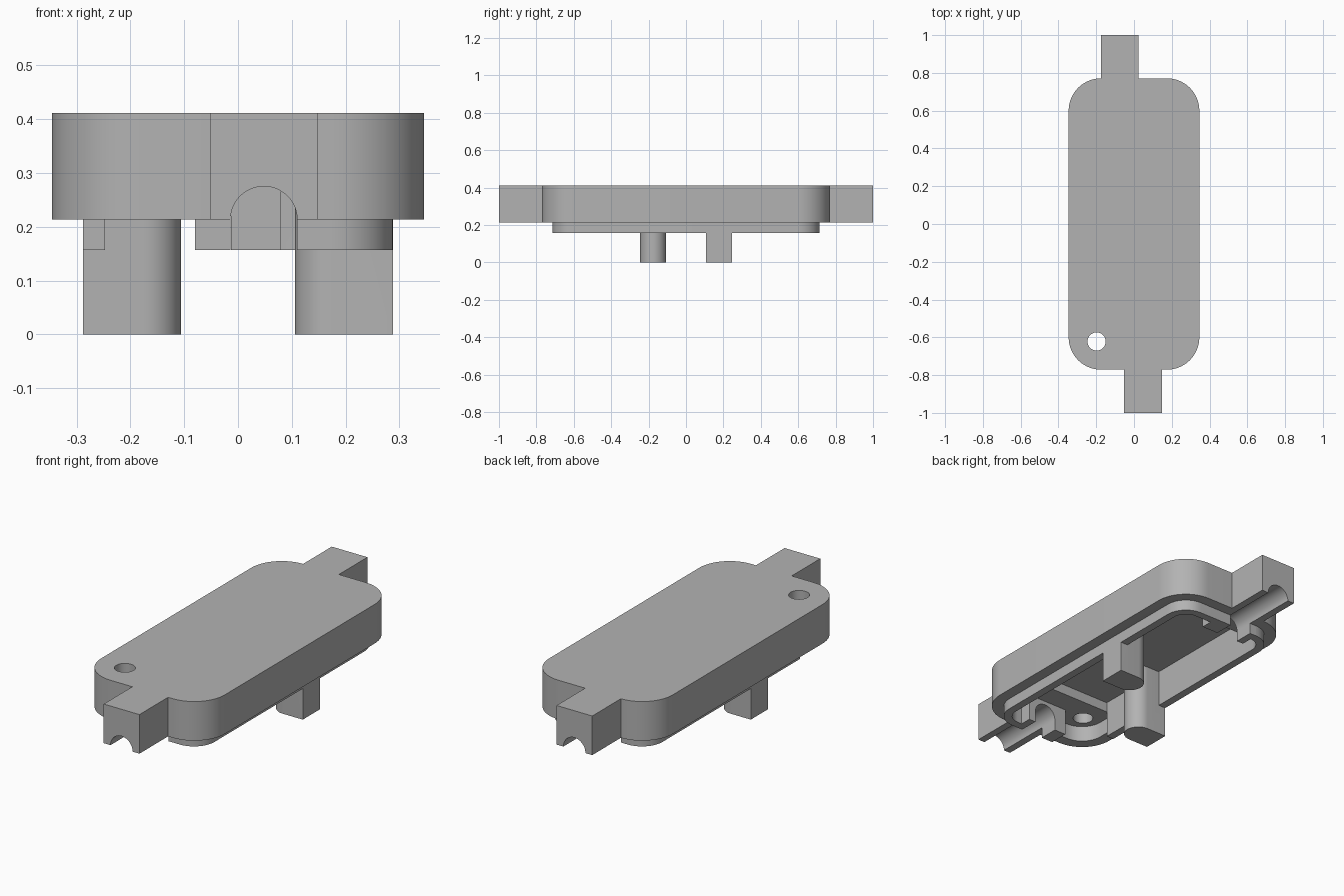
import bpy, bmesh, math
from mathutils import Matrix

scene = bpy.context.scene
if "Cube" in bpy.data.objects:
    bpy.data.objects.remove(bpy.data.objects["Cube"])

grey = bpy.data.materials.new("plain_grey")
grey.use_nodes = True
grey.diffuse_color = (0.45, 0.45, 0.45, 1)
grey.node_tree.nodes["Principled BSDF"].inputs["Base Color"].default_value = (0.45, 0.45, 0.45, 1)

# Heights and wall layout
BASE, LIP, RIM, PAD, CEIL, TOP = 0.0, 0.157, 0.213, 0.294, 0.345, 0.411
LIP_X, LIP_Y, WALL = 0.288, 0.714, 0.041
PAD_Y, GROOVE = 0.5, 0.062


def prism(name, x, y, z, radii=(0, 0, 0, 0), matrix=Matrix(), steps=12):
    """Rectangle with rounded corners (anticlockwise from -x -y), extruded in z."""
    corners = ((x[0], y[0]), (x[1], y[0]), (x[1], y[1]), (x[0], y[1]))
    bm = bmesh.new()
    ring = []
    for i, ((cx, cy), r) in enumerate(zip(corners, radii)):
        ox = cx + (r if i in (0, 3) else -r)
        oy = cy + (r if i in (0, 1) else -r)
        for k in range(steps + 1 if r else 1):
            a = math.pi + (i + k / steps) * math.pi / 2
            ring.append(bm.verts.new((ox + r * math.cos(a), oy + r * math.sin(a), z[0])))
    bmesh.ops.remove_doubles(bm, verts=ring, dist=1e-5)
    face = bm.faces.new([v for v in ring if v.is_valid])
    top = bmesh.ops.extrude_face_region(bm, geom=[face])["geom"]
    bmesh.ops.translate(bm, verts=[g for g in top if isinstance(g, bmesh.types.BMVert)],
                        vec=(0, 0, z[1] - z[0]))
    bm.transform(matrix)
    bmesh.ops.recalc_face_normals(bm, faces=bm.faces)
    mesh = bpy.data.meshes.new(name)
    bm.to_mesh(mesh)
    bm.free()
    mesh.materials.append(grey)
    obj = bpy.data.objects.new(name, mesh)
    scene.collection.objects.link(obj)
    return obj


def combine(target, tool, operation):
    """Apply one boolean and remove the tool."""
    mod = target.modifiers.new(operation, "BOOLEAN")
    mod.operation, mod.object, mod.solver = operation, tool, "EXACT"
    bpy.context.view_layer.objects.active = target
    bpy.ops.object.modifier_apply(modifier=mod.name)
    bpy.data.objects.remove(tool)


def add(tool):
    combine(cover, tool, "UNION")


def cut(tool):
    combine(cover, tool, "DIFFERENCE")


# Rounded cover, cable tabs and locating lip
cover = prism("cover", (-0.346, 0.346), (-0.771, 0.771), (RIM, TOP), (0.171,) * 4, steps=16)
turns = [Matrix.Rotation(a, 4, "Z") for a in (0, math.pi)]
tabs = [(-0.052, 0.148), (-0.025, 0.175)]
for turn, tab in zip(turns, tabs):
    add(prism("cable_tab", tab, (-1, -0.74), (RIM, TOP), matrix=turn))
add(prism("lip", (-LIP_X, LIP_X), (-LIP_Y, LIP_Y), (LIP, PAD), (0.114,) * 4))

# Hollow underside, deeper between the two end pads
ix, iy = LIP_X - WALL, LIP_Y - WALL
cut(prism("cavity", (-ix, ix), (-iy, iy), (0.1, PAD), (0.073,) * 4))
cut(prism("deep_cavity", (-ix, ix), (-PAD_Y, PAD_Y), (0.1, CEIL)))

# Each end repeats with a half turn
for turn, tab in zip(turns, tabs):
    # Open corner pocket with its screw hole
    cut(prism("pocket", (-LIP_X, -0.08), (-LIP_Y, -PAD_Y), (0.1, PAD), (0.114, 0, 0, 0), turn))
    cut(prism("screw_hole", (-0.246, -0.15), (-0.67, -0.574), (0.1, 0.6), (0.048,) * 4, turn))
    # Cable clamp block and arched groove running out through the tab
    add(prism("clamp_block", (-0.08, tab[1]), (-LIP_Y, -0.615), (LIP, PAD + 0.02), matrix=turn))
    mid = sum(tab) / 2
    upright = turn @ Matrix.Rotation(math.pi / 2, 4, "X")
    cut(prism("groove", (mid - GROOVE, mid + GROOVE), (0.1, RIM + GROOVE), (0.58, 1.1),
              (0, 0, GROOVE, GROOVE), upright))
    # Locating peg, flat outside and round inside
    add(prism("peg", (-LIP_X, -0.106), (-0.245, -0.107), (BASE, CEIL + 0.02),
              (0, 0.069, 0.069, 0), turn))

bpy.ops.object.select_all(action="DESELECT")
cover.select_set(True)
bpy.context.view_layer.objects.active = cover
bpy.ops.object.shade_smooth_by_angle(angle=math.radians(30))
